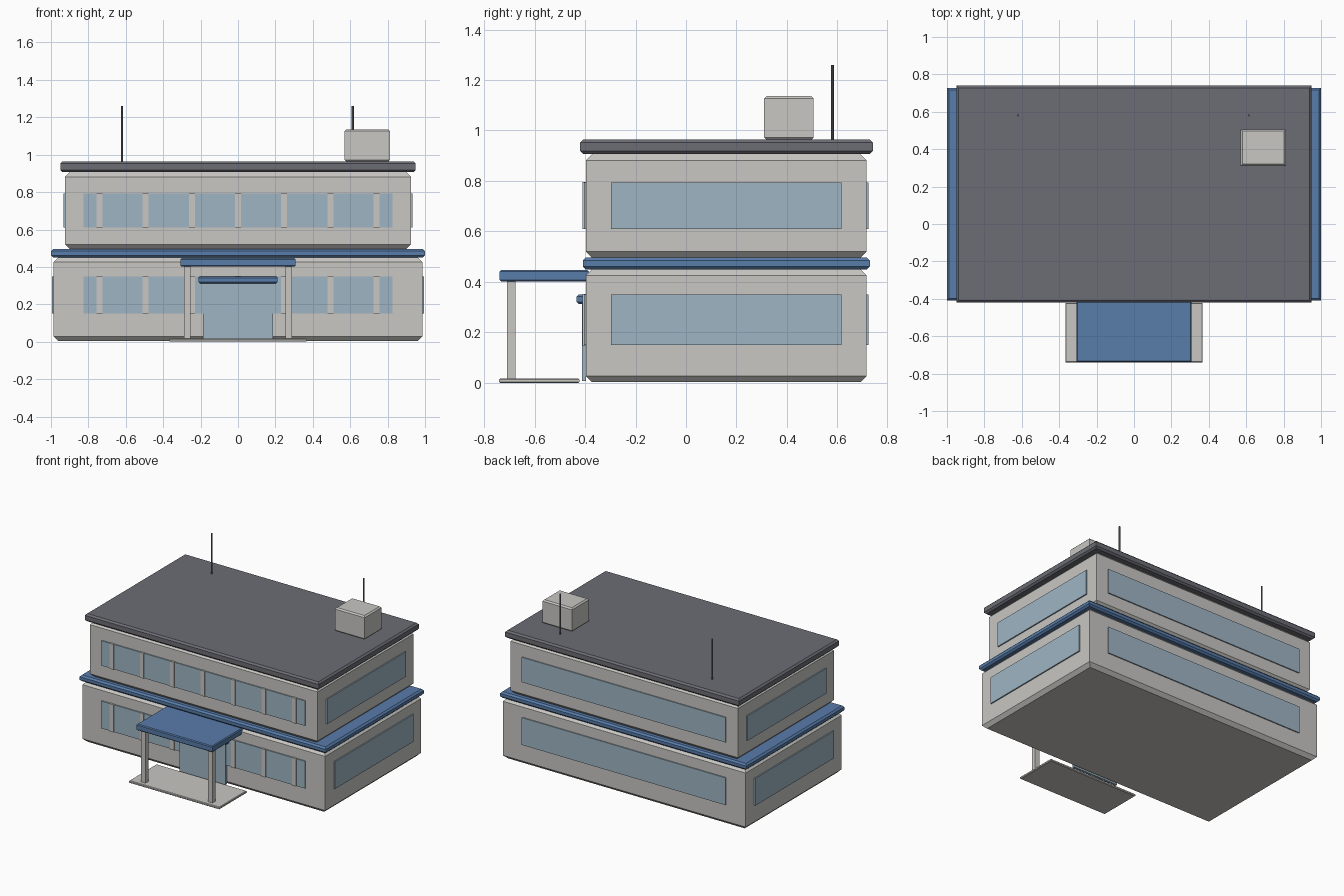
import bpy, bmesh
from mathutils import Vector

if "Cube" in bpy.data.objects:
    bpy.data.objects.remove(bpy.data.objects["Cube"])


def material(name, srgb):
    m = bpy.data.materials.new(name)
    lin = [((c / 255 + 0.055) / 1.055) ** 2.4 for c in srgb]
    m.diffuse_color = (*lin, 1)
    m.use_nodes = True
    m.node_tree.nodes["Principled BSDF"].inputs["Base Color"].default_value = m.diffuse_color
    return m


WALL = material("pale wall", (200, 199, 195))
ROOF = material("dark grey roof", (108, 109, 117))
BLUE = material("blue trim", (88, 124, 170))
GLASS = material("window glass", (159, 181, 195))


def box(name, x, y, z, mat, chamfer=0.0):
    """Box from axis ranges; chamfer slopes only the top and bottom rims."""
    bm = bmesh.new()
    if chamfer:
        levels = [(z[0], chamfer), (z[0] + chamfer, 0), (z[1] - chamfer, 0), (z[1], chamfer)]
    else:
        levels = [(z[0], 0), (z[1], 0)]
    rings = []
    for h, c in levels:
        x0, x1, y0, y1 = x[0] + c, x[1] - c, y[0] + c, y[1] - c
        rings.append([bm.verts.new(p) for p in
                      ((x0, y0, h), (x1, y0, h), (x1, y1, h), (x0, y1, h))])
    bm.faces.new(rings[0][::-1])
    bm.faces.new(rings[-1])
    for a, b in zip(rings, rings[1:]):
        for i in range(4):
            j = (i + 1) % 4
            bm.faces.new((a[i], a[j], b[j], b[i]))
    me = bpy.data.meshes.new(name)
    bm.to_mesh(me)
    bm.free()
    me.materials.append(mat)
    ob = bpy.data.objects.new(name, me)
    bpy.context.collection.objects.link(ob)
    return ob


def sym(w):
    return (-w, w)


FRONT, BACK = -0.397, 0.716

# Storeys, blue band between them, and roof slab
box("lower_storey", sym(0.986), (FRONT, BACK), (0.003, 0.45), WALL, 0.025)
box("floor_band", sym(1.0), (-0.409, 0.728), (0.45, 0.496), BLUE, 0.012)
box("upper_storey", sym(0.924), (FRONT, BACK), (0.496, 0.907), WALL, 0.025)
box("roof_slab", sym(0.95), (-0.42, 0.74), (0.907, 0.964), ROOF, 0.012)

# Window bands on all four sides, with mullions on the front
for floor, half, z in (("lower", 0.986, (0.15, 0.35)), ("upper", 0.924, (0.61, 0.793))):
    box(floor + "_front_window", sym(0.827), (FRONT - 0.008, FRONT + 0.001), z, GLASS)
    box(floor + "_back_window", sym(0.827), (BACK - 0.001, BACK + 0.008), z, GLASS)
    for side, s in (("left", -1), ("right", 1)):
        x = sorted((s * (half - 0.001), s * (half + 0.009)))
        box(f"{floor}_{side}_window", x, (-0.297, 0.617), z, GLASS)
    for i in range(-3, 4):
        c = i * 0.247
        box(f"{floor}_mullion_{i + 4}", (c - 0.016, c + 0.016),
            (FRONT - 0.014, FRONT), (z[0] - 0.001, z[1] + 0.002), WALL)

# Entrance: door, small awning, canopy, posts and paving
box("glass_door", sym(0.187), (FRONT - 0.016, FRONT + 0.001), (0.008, 0.33), GLASS)
box("door_awning", sym(0.21), (-0.433, -0.39), (0.312, 0.35), BLUE, 0.008)
box("entrance_canopy", sym(0.308), (-0.738, -0.385), (0.402, 0.447), BLUE, 0.006)
for side, s in (("left", -1), ("right", 1)):
    c = s * 0.272
    box(side + "_canopy_post", (c - 0.018, c + 0.018), (-0.71, -0.676), (0.015, 0.404), WALL)
box("entrance_paving", sym(0.367), (-0.74, -0.422), (0.0, 0.017), WALL, 0.004)

# Rooftop unit and two antennas
box("rooftop_unit", (0.57, 0.812), (0.31, 0.506), (0.962, 1.136), WALL, 0.01)
for side, c in (("left", -0.62), ("right", 0.614)):
    bpy.ops.mesh.primitive_cylinder_add(vertices=8, radius=0.006, depth=0.3,
                                        location=(c, 0.581, 1.11))
    bpy.context.object.name = side + "_antenna"
    bpy.context.object.data.materials.append(ROOF)
